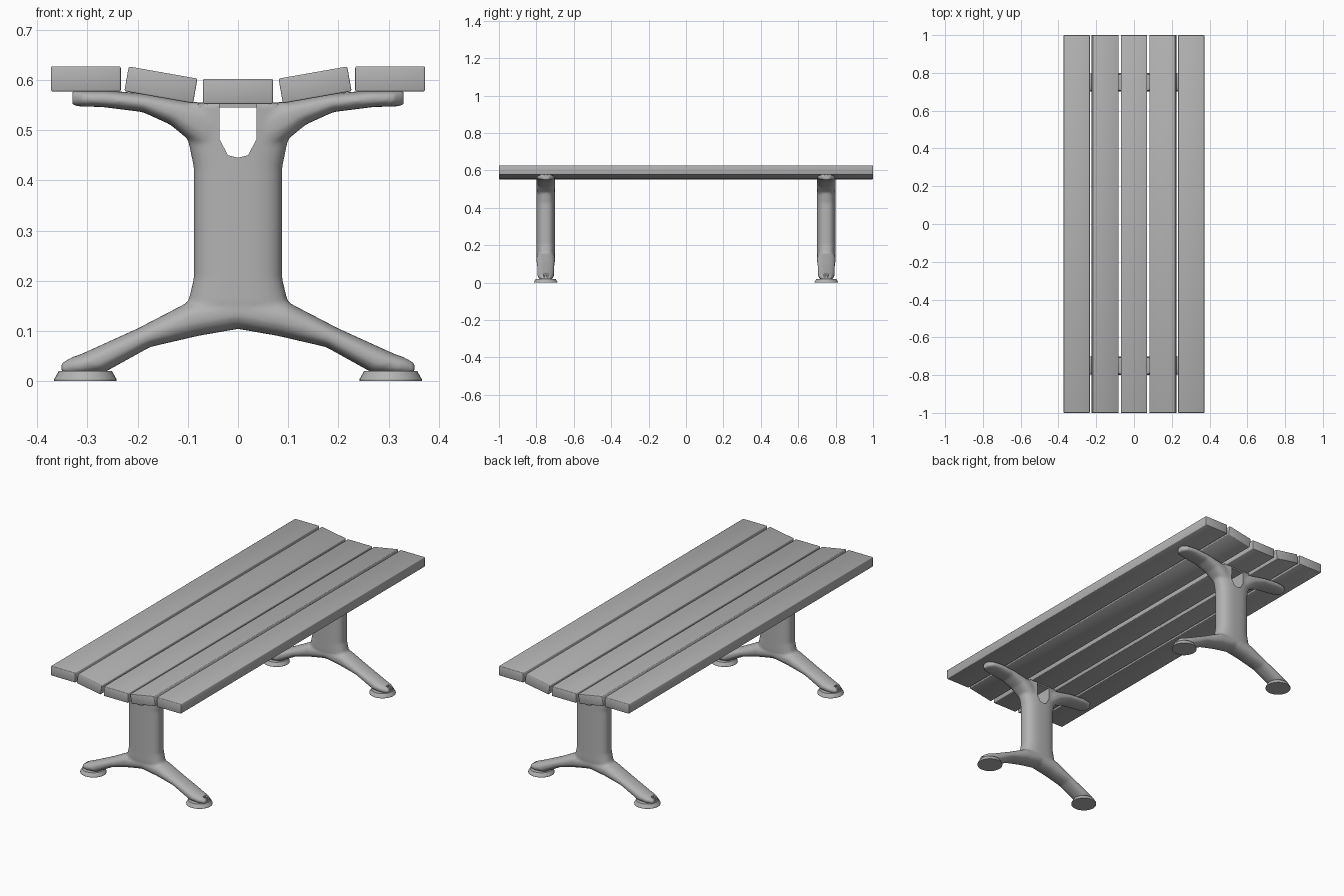
import bpy, bmesh, math
from mathutils import Matrix, Vector

cube = bpy.data.objects.get("Cube")
if cube:
    bpy.data.objects.remove(cube, do_unlink=True)

grey = bpy.data.materials.new("plain grey")
grey.use_nodes = True
grey.diffuse_color = (0.45, 0.45, 0.45, 1)
grey.node_tree.nodes["Principled BSDF"].inputs["Base Color"].default_value = (0.45, 0.45, 0.45, 1)


def add_object(name, bm, location=(0, 0, 0)):
    bmesh.ops.recalc_face_normals(bm, faces=bm.faces)
    mesh = bpy.data.meshes.new(name)
    bm.to_mesh(mesh)
    bm.free()
    mesh.materials.append(grey)
    obj = bpy.data.objects.new(name, mesh)
    obj.location = location
    bpy.context.collection.objects.link(obj)
    return obj


def smooth(obj, degrees=40):
    bpy.ops.object.select_all(action='DESELECT')
    obj.select_set(True)
    bpy.context.view_layer.objects.active = obj
    bpy.ops.object.shade_smooth_by_angle(angle=math.radians(degrees))


def bake(obj):
    """Replace the mesh with its modified result."""
    graph = bpy.context.evaluated_depsgraph_get()
    mesh = bpy.data.meshes.new_from_object(obj.evaluated_get(graph))
    obj.modifiers.clear()
    obj.data = mesh


def loft(bm, stations, side=1, power=2.3, sides=32):
    """Skin rounded sections; each spans two (x, z) points with a half depth."""
    rings = []
    for (x0, z0), (x1, z1), depth in stations:
        ring = []
        for i in range(sides):
            a = math.tau * i / sides
            c, s = (math.copysign(abs(v) ** (2 / power), v) for v in (math.cos(a), math.sin(a)))
            x = (x0 + x1) / 2 + (x1 - x0) / 2 * c
            z = (z0 + z1) / 2 + (z1 - z0) / 2 * c
            ring.append(bm.verts.new((side * x, depth * s, z)))
        rings.append(ring)
    for r, q in zip(rings, rings[1:]):
        for i in range(sides):
            j = (i + 1) % sides
            bm.faces.new((r[i], r[j], q[j], q[i]))
    bm.faces.new(rings[0])
    bm.faces.new(rings[-1])


def prism(bm, outline, depth):
    """Extrude an (x, z) outline along y."""
    face = bm.faces.new([bm.verts.new((x, -depth, z)) for x, z in outline])
    out = bmesh.ops.extrude_face_region(bm, geom=[face])
    verts = [v for v in out["geom"] if isinstance(v, bmesh.types.BMVert)]
    bmesh.ops.translate(bm, verts=verts, vec=(0, 2 * depth, 0))


# Pedestal: column, spreading legs and arms blended into one casting
column = [(0.107, 0.04, 0.03), (0.125, 0.085, 0.043), (0.155, 0.1, 0.05), (0.205, 0.088, 0.05),
          (0.425, 0.088, 0.05), (0.483, 0.1, 0.05), (0.512, 0.12, 0.05), (0.555, 0.12, 0.05)]
leg = [((0, 0.175), (0, 0.104), 0.05), ((0.1, 0.157), (0.08, 0.09), 0.05),
       ((0.2, 0.105), (0.175, 0.068), 0.046), ((0.31, 0.055), (0.265, 0.018), 0.044),
       ((0.335, 0.046), (0.315, 0.012), 0.038), ((0.353, 0.036), (0.35, 0.012), 0.025)]
arm = [((0.06, 0.45), (0.05, 0.553), 0.048), ((0.1, 0.482), (0.07, 0.554), 0.05),
       ((0.135, 0.511), (0.1, 0.558), 0.05), ((0.19, 0.536), (0.18, 0.572), 0.049),
       ((0.27, 0.546), (0.26, 0.579), 0.048), ((0.31, 0.547), (0.31, 0.579), 0.04),
       ((0.33, 0.548), (0.33, 0.579), 0.02)]
bm = bmesh.new()
loft(bm, [((-w, z), (w, z), d) for z, w, d in column], power=2.6)
for side in (1, -1):
    loft(bm, leg, side)
    loft(bm, arm, side, power=2.6)
pedestal = add_object("front_pedestal", bm)
remesh = pedestal.modifiers.new("blend", 'REMESH')
remesh.mode = 'VOXEL'
remesh.voxel_size = 0.006
soften = pedestal.modifiers.new("soften", 'SMOOTH')
soften.factor = 0.5
soften.iterations = 4
bake(pedestal)

# Cutter: opening under the top and bolt slots in the toes
bm = bmesh.new()
half = [(0.02, 0.45), (0.037, 0.482), (0.037, 0.6)]
prism(bm, [(0, 0.445)] + half + [(-x, z) for x, z in reversed(half)], 0.1)
for side in (1, -1):
    for x, size in ((0.352, (0.04, 0.022, 0.04)),):
        bmesh.ops.create_cube(bm, size=1, matrix=Matrix.Translation((side * x, 0, 0.05))
                              @ Matrix.Diagonal((*size, 1)))
cutter = add_object("opening_cutter", bm)
cutter.hide_render = True
cut = pedestal.modifiers.new("opening", 'BOOLEAN')
cut.operation = 'DIFFERENCE'
cut.solver = 'EXACT'
cut.object = cutter
bake(pedestal)
bpy.data.objects.remove(cutter, do_unlink=True)
smooth(pedestal, 50)
pedestal.data.materials.clear()
pedestal.data.materials.append(grey)
pedestal.location.y = -0.75
back = pedestal.copy()
back.name = "back_pedestal"
back.location.y = 0.75
bpy.context.collection.objects.link(back)

# Bridges over the openings, round feet and bolts
for end, y in (("front", -0.75), ("back", 0.75)):
    bm = bmesh.new()
    bmesh.ops.create_cube(bm, size=1, matrix=Matrix.Diagonal((0.16, 0.088, 0.009, 1)))
    add_object(end + "_bridge", bm, (0, y, 0.5495))
    for hand, side in (("left", 1), ("right", -1)):
        bm = bmesh.new()
        bmesh.ops.create_cone(bm, cap_ends=True, segments=32, radius1=0.062, radius2=0.053, depth=0.016,
                              matrix=Matrix.Translation((0, 0, 0.012)))
        bmesh.ops.create_cone(bm, cap_ends=True, segments=32, radius1=0.062, radius2=0.062, depth=0.004,
                              matrix=Matrix.Translation((0, 0, 0.002)))
        smooth(add_object(f"{end}_{hand}_foot", bm, (side * 0.304, y, 0)), 30)
        bm = bmesh.new()
        bmesh.ops.create_cone(bm, cap_ends=True, segments=12, radius1=0.008, radius2=0.007, depth=0.012)
        smooth(add_object(f"{end}_{hand}_bolt", bm, (side * 0.341, y, 0.032)))

# Five slats, dished towards the middle
slats = [("middle", 0, 0.577, 0), ("left_inner", 0.1535, 0.59, -10), ("right_inner", -0.1535, 0.59, 10),
         ("left_outer", 0.303, 0.602, 0), ("right_outer", -0.303, 0.602, 0)]
for name, x, z, tilt in slats:
    bm = bmesh.new()
    bmesh.ops.create_cube(bm, size=1, matrix=Matrix.Diagonal((0.139, 2, 0.05, 1)))
    bmesh.ops.bevel(bm, geom=bm.edges[:], offset=0.003, segments=2, affect='EDGES', profile=0.5)
    slat = add_object(name + "_slat", bm, (x, 0, z))
    slat.rotation_euler.y = math.radians(tilt)
    smooth(slat, 60)
